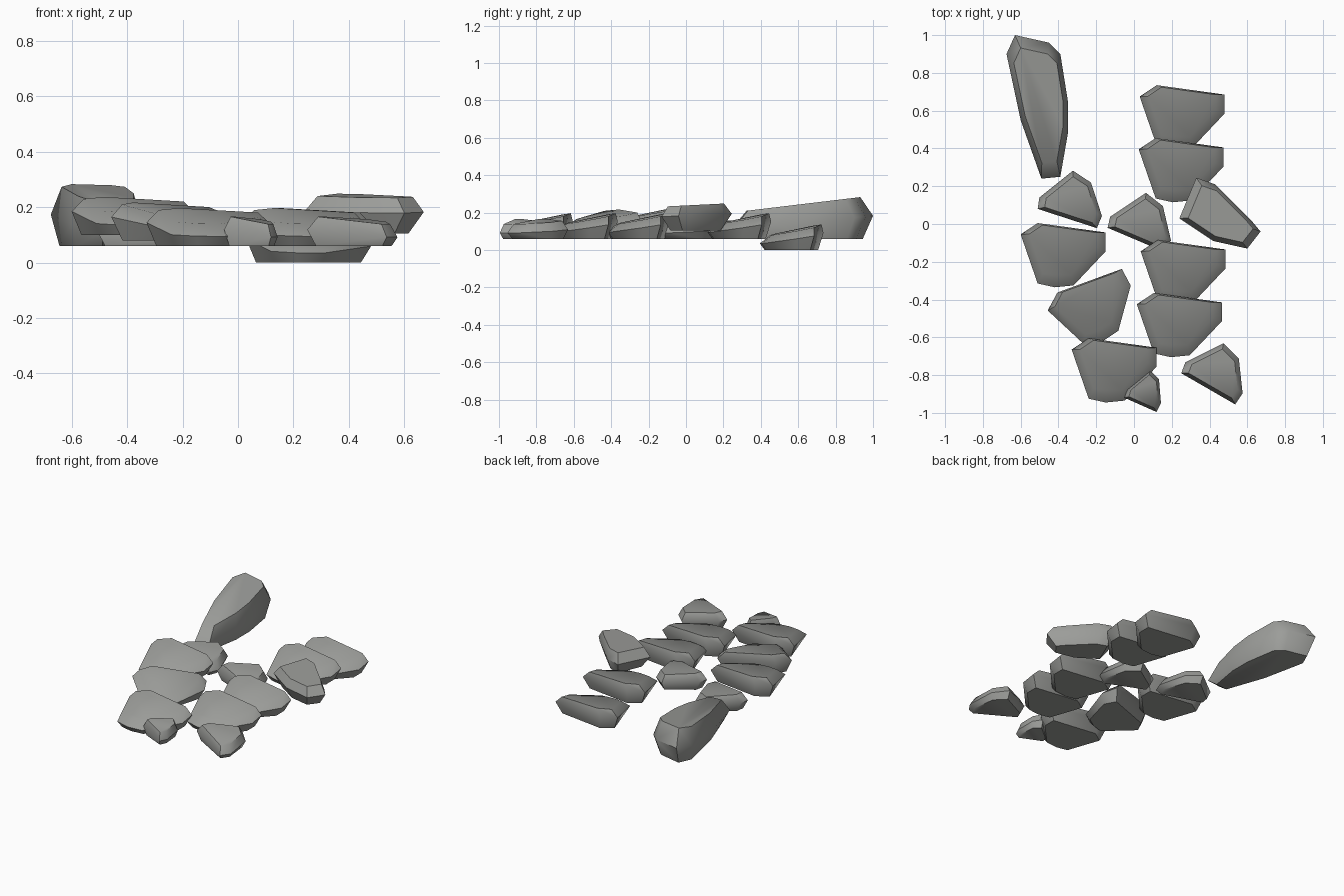
import bpy, bmesh, math

if "Cube" in bpy.data.objects:
    bpy.data.objects.remove(bpy.data.objects["Cube"])

stone_grey = bpy.data.materials.new("stone grey")
stone_grey.diffuse_color = (0.33, 0.335, 0.32, 1)
stone_grey.use_nodes = True
stone_grey.node_tree.nodes["Principled BSDF"].inputs["Base Color"].default_value = stone_grey.diffuse_color


def stone_mesh(name, outline, rim, top, tilt=(0, 0), shift=(0, 0), base=0.84):
    """Hull of three rings: flat base, widest rim and a smaller, tilted top."""
    n = len(outline)
    cx = sum(p[0] for p in outline) / n
    cy = sum(p[1] for p in outline) / n
    bm = bmesh.new()
    for x, y in outline:
        dx, dy = x - cx, y - cy
        for k, z, s, t in ((base, 0, 0, 0), (1, rim, 0, 0.8), (0.8, top, 1, 1)):
            px, py = dx * k + shift[0] * s, dy * k + shift[1] * s
            bm.verts.new((cx + px, cy + py, z + t * (tilt[0] * px + tilt[1] * py)))
    bmesh.ops.convex_hull(bm, input=bm.verts[:])
    loose = [v for v in bm.verts if not v.link_faces]
    bmesh.ops.delete(bm, geom=loose, context='VERTS')
    bmesh.ops.recalc_face_normals(bm, faces=bm.faces[:])
    mesh = bpy.data.meshes.new(name)
    bm.to_mesh(mesh)
    bm.free()
    mesh.materials.append(stone_grey)
    return mesh


def place(name, mesh, x=0, y=0, z=0.06, turn=0, scale=(1, 1, 1)):
    ob = bpy.data.objects.new(name, mesh)
    bpy.context.collection.objects.link(ob)
    ob.location = (x, y, z)
    ob.rotation_euler[2] = math.radians(turn)
    ob.scale = scale


# Wedge-shaped slabs, repeated along both columns
slab = stone_mesh("slab", [(0, -.06), (.09, -.32), (.18, -.34), (.28, -.33),
                           (.45, -.15), (.45, -.05), (.09, 0)],
                  0.06, 0.1, tilt=(-.03, .2), shift=(0, .025))
place("right_slab_1", slab, .03, .735, 0)
place("right_slab_2", slab, .025, .455)
place("right_slab_3", slab, .035, -.085)
place("right_slab_4", slab, .015, -.365)
place("left_slab_1", slab, -.6, .005, .1)
place("left_slab_2", slab, -.485, -.405, .08, 28)
place("left_slab_3", slab, -.33, -.605)

# Smaller stones sharing one shape
pebble = stone_mesh("pebble", [(0, 0), (.33, 0), (.335, .07), (.225, .22),
                               (.115, .25), (-.01, .06)],
                    0.045, 0.092, tilt=(-.1, 0))
place("left_stone", pebble, -.51, .08, turn=-18)
place("middle_stone", pebble, -.14, -.02, turn=-23)
place("front_right_stone", pebble, .25, -.79, turn=-30)
place("small_front_stone", pebble, -.05, -.92, turn=-24, scale=(.56, .75, 1))

# Tilted boulder resting on its neighbours
place("right_boulder", stone_mesh(
    "right_boulder", [(.24, .03), (.33, .245), (.43, .21), (.62, .02),
                      (.67, -.04), (.6, -.13), (.42, -.09)],
    0.08, 0.135, tilt=(0, .05), base=0.72), z=0.105)

# Long boulder at the back
place("long_boulder", stone_mesh(
    "long_boulder", [(-.675, .9), (-.63, 1), (-.45, .96), (-.39, .9),
                     (-.35, .65), (-.35, .48), (-.39, .25), (-.49, .24), (-.6, .55)],
    0.09, 0.19, tilt=(0, .12)))

# Soft shading with the hard breaks kept
for ob in bpy.context.scene.objects:
    ob.select_set(True)
    bpy.context.view_layer.objects.active = ob
bpy.ops.object.shade_smooth_by_angle(angle=math.radians(50))
